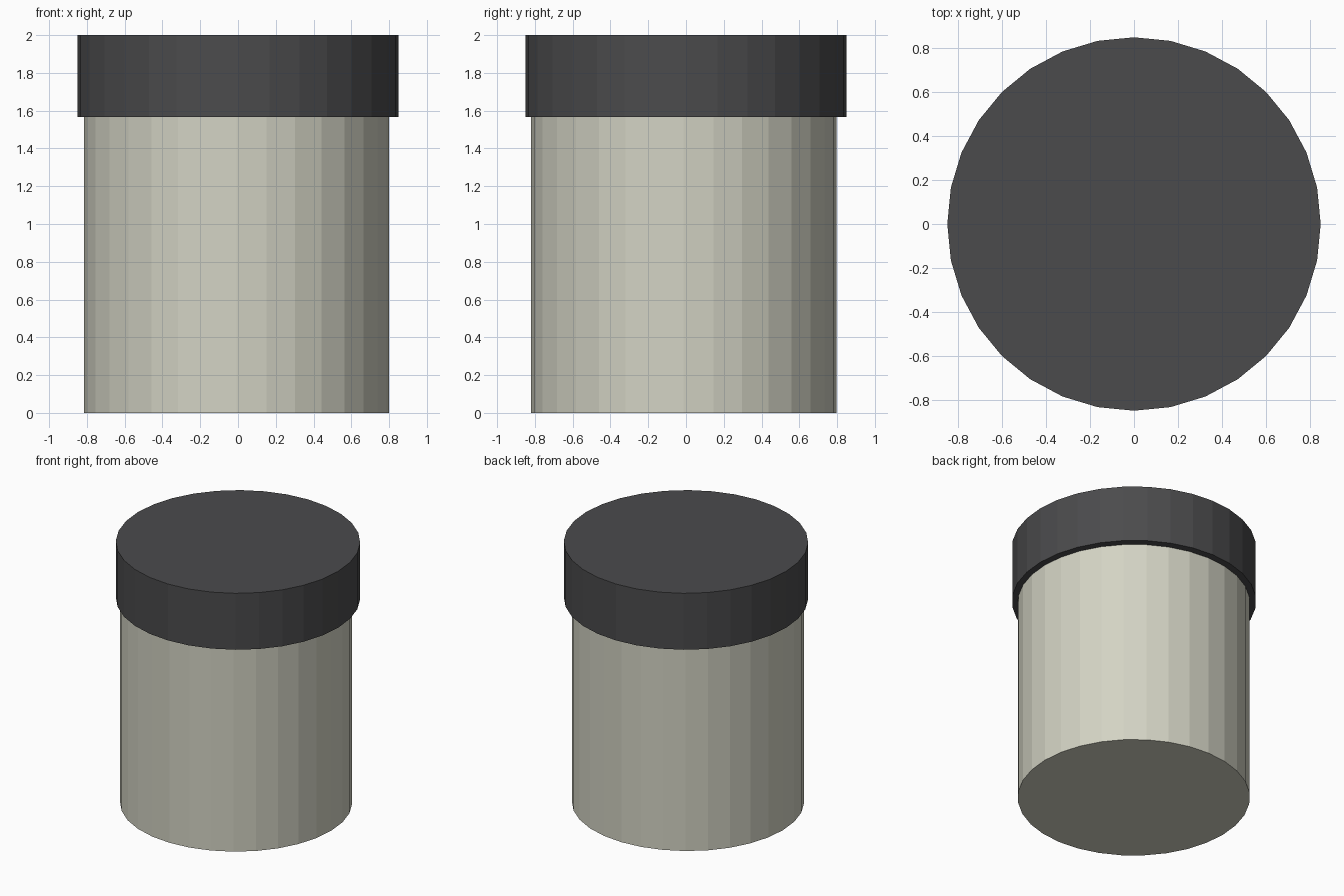
import bpy

if "Cube" in bpy.data.objects:
    bpy.data.objects.remove(bpy.data.objects["Cube"])


def material(name, color):
    mat = bpy.data.materials.new(name)
    mat.diffuse_color = (*color, 1.0)
    mat.use_nodes = True
    mat.node_tree.nodes["Principled BSDF"].inputs["Base Color"].default_value = mat.diffuse_color
    return mat


def cylinder(name, radius, bottom, top, center, mat):
    bpy.ops.mesh.primitive_cylinder_add(
        vertices=32, radius=radius, depth=top - bottom,
        location=(center[0], center[1], (bottom + top) / 2))
    obj = bpy.context.object
    obj.name = name
    obj.data.materials.append(mat)
    return obj


# Pale jar body, set very slightly off centre under the lid
cylinder("jar_body", 0.808, 0.0, 1.60, (-0.008, -0.012),
         material("pale_cream", (0.65, 0.65, 0.55)))

# Wider dark lid
cylinder("lid", 0.85, 1.567, 2.0, (0, 0),
         material("dark_grey", (0.07, 0.07, 0.073)))
